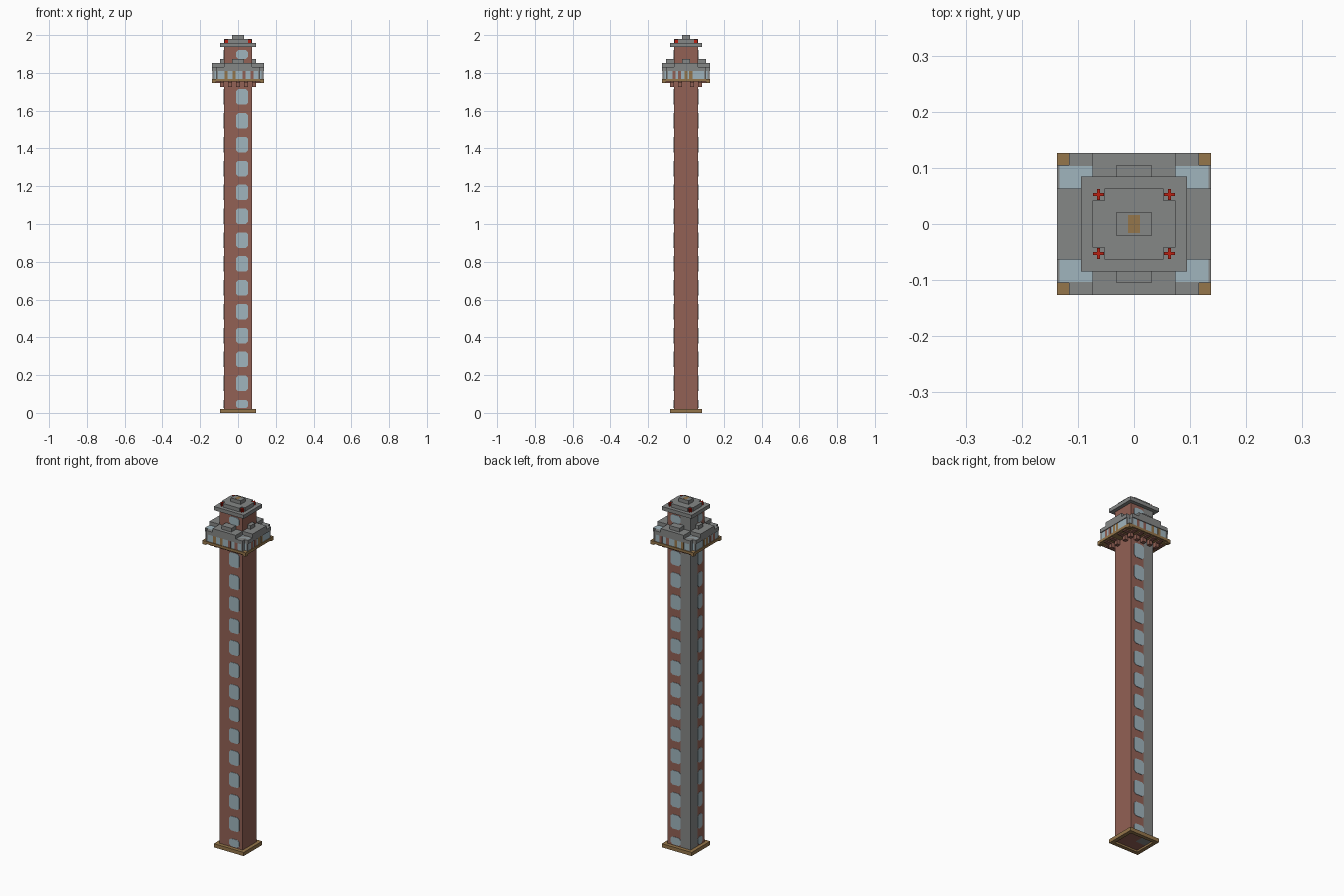
import bpy, bmesh
from mathutils import Matrix, Vector

if "Cube" in bpy.data.objects:
    bpy.data.objects.remove(bpy.data.objects["Cube"])

B = 2 / 95  # one building block


def material(name, color):
    m = bpy.data.materials.new(name)
    m.use_nodes = True
    m.diffuse_color = (*color, 1)
    m.node_tree.nodes["Principled BSDF"].inputs["Base Color"].default_value = (*color, 1)
    return m


brick = material("brick red", (0.29, 0.12, 0.09))
stone = material("stone grey", (0.235, 0.242, 0.24))
glass = material("pale blue glass", (0.35, 0.46, 0.51))
wood = material("tan wood", (0.30, 0.18, 0.07))
lamp = material("lamp red", (0.5, 0.015, 0.006))


def finish(name, bm, mat):
    bmesh.ops.recalc_face_normals(bm, faces=bm.faces)
    mesh = bpy.data.meshes.new(name)
    bm.to_mesh(mesh)
    bm.free()
    mesh.materials.append(mat)
    bpy.context.collection.objects.link(bpy.data.objects.new(name, mesh))


def boxes(name, mat, *items):
    """Boxes given as x0, x1, y0, y1, z0, z1 in blocks."""
    bm = bmesh.new()
    for x0, x1, y0, y1, z0, z1 in items:
        mid = Vector((x0 + x1, y0 + y1, z0 + z1)) * B / 2
        size = Vector((x1 - x0, y1 - y0, z1 - z0)) * B
        bmesh.ops.create_cube(bm, size=1, matrix=Matrix.Translation(mid) @ Matrix.Diagonal(size.to_4d()))
    finish(name, bm, mat)


def slab(hx, hy, z0, z1):
    return (-hx, hx, -hy, hy, z0, z1)


def windows(name, origin, along, out, width):
    """Column of thin panes with clipped corners."""
    bm = bmesh.new()
    spans = [(1.2, 3.3)] + [(5.5 + 6 * k, 9.4 + 6 * k) for k in range(13)] + [(89, 91.2)]
    for z0, z1 in spans:
        c = 0.5
        outline = [(0, z0 + c), (c, z0), (width - c, z0), (width, z0 + c),
                   (width, z1 - c), (width - c, z1), (c, z1), (0, z1 - c)]
        verts = [bm.verts.new((Vector(origin) + Vector(along) * u) * B + Vector((0, 0, v * B)))
                 for u, v in outline]
        face = bm.faces.new(verts)
        extruded = bmesh.ops.extrude_face_region(bm, geom=[face])["geom"]
        bmesh.ops.translate(bm, vec=Vector(out) * 0.002,
                            verts=[g for g in extruded if isinstance(g, bmesh.types.BMVert)])
    finish(name, bm, glass)


# Base rim
boxes("base_rim", wood,
      (-4.5, 4.5, -4, -3, 0, 1), (-4.5, 4.5, 3, 4, 0, 1),
      (-4.5, -3.5, -3, 3, 0, 1), (3.5, 4.5, -3, 3, 0, 1))

# Shaft: brick on two sides, stone in the back corner
boxes("brick_shaft", brick, (-0.5, 3.5, -3, 3, 0.5, 92), (-3.5, -0.5, -3, 0, 0.5, 92))
boxes("stone_shaft_corner", stone, (-3.5, -0.5, 0, 3, 0.5, 92))
windows("front_windows", (-0.5, -3, 0), (1, 0, 0), (0, -1, 0), 3)
windows("back_windows", (-0.5, 3, 0), (1, 0, 0), (0, 1, 0), 3)
windows("side_windows", (-3.5, -2, 0), (0, 1, 0), (-1, 0, 0), 2)

# Brackets and joists under the gallery
brackets, joists = [], []
for i in range(-4, 5, 2):
    for s in (-1, 1):
        y0, y1 = sorted((s * 3, s * 4))
        brackets.append((i - 0.5, i + 0.5, y0, y1, 82, 83.5))
        y0, y1 = sorted((s * 3, s * 5.6))
        joists.append((i - 0.5, i + 0.5, y0, y1, 83, 83.5))
for i in (-3.5, -1.5, 1.5, 3.5):
    for s in (-1, 1):
        x0, x1 = sorted((s * 3.5, s * 4.5))
        brackets.append((x0, x1, i - 0.5, i + 0.5, 82, 83.5))
        x0, x1 = sorted((s * 3.5, s * 6.1))
        joists.append((x0, x1, i - 0.5, i + 0.5, 83, 83.5))
boxes("gallery_brackets", brick, *brackets)
boxes("gallery_joists", brick, *joists)
boxes("gallery_floor", wood, slab(6.5, 6, 83.3, 84),
      *[(x - 0.5, x + 0.5, y - 0.5, y + 0.5, 83, 83.3) for x in (-6, 6) for y in (-5.5, 5.5)])

# Gallery walls, leaving the outer corners open
boxes("gallery_glass", glass, slab(6.3, 4.9, 84, 87), slab(5.4, 5.8, 84, 86))
boxes("gallery_posts", stone,
      *[(x - 0.25, x + 0.25, y - 0.25, y + 0.25, 84, 87) for x in (-5.25, 5.25) for y in (-5.6, 5.6)],
      *[(x - 0.25, x + 0.25, y - 0.25, y + 0.25, 84, 87) for x in (-6.1, 6.1) for y in (-4.75, 4.75)])
panels, doors = [], []
for s in (-1, 1):
    for x in (-3, -1, 1.5, 3.5):
        y0, y1 = sorted((s * 5.7, s * 5.85))
        (panels if x > 1 else doors).append((x - 0.4, x + 0.4, y0, y1, 84, 86.3))
    for y in (-3, -1.6, 0, 1.2):
        x0, x1 = sorted((s * 6.2, s * 6.35))
        (panels if y < -1 else doors).append((x0, x1, y - 0.4, y + 0.4, 84, 86.3))
boxes("gallery_brick_panels", brick, *panels)
boxes("gallery_wood_panels", wood, *doors)

# Gallery roof: low corners, raised arms, small upper steps
boxes("gallery_roof_corners", stone, slab(6.5, 5, 86, 87), slab(5.5, 6, 86, 87))
boxes("gallery_roof_arms", stone, slab(6.5, 3, 87, 88), slab(3.5, 6, 87, 88))
boxes("gallery_roof_steps", stone, slab(4.5, 1, 88, 89), slab(1.5, 5, 88, 89))

# Cap with notched corners holding lamps
boxes("cap", stone, slab(4.5, 4, 92, 93))
boxes("upper_cap", stone, slab(3.5, 2, 93, 94), slab(2.5, 3, 93, 94))
boxes("top_block", stone, slab(1.5, 1, 94, 95))
boxes("top_plate", wood, slab(0.5, 0.75, 94.8, 95.02))
lamps = []
for x in (-3, 3):
    for y in (-2.5, 2.5):
        lamps.append((x - 0.45, x + 0.45, y - 0.13, y + 0.13, 93, 93.9))
        lamps.append((x - 0.13, x + 0.13, y - 0.45, y + 0.45, 93, 93.9))
boxes("corner_lamps", lamp, *lamps)
